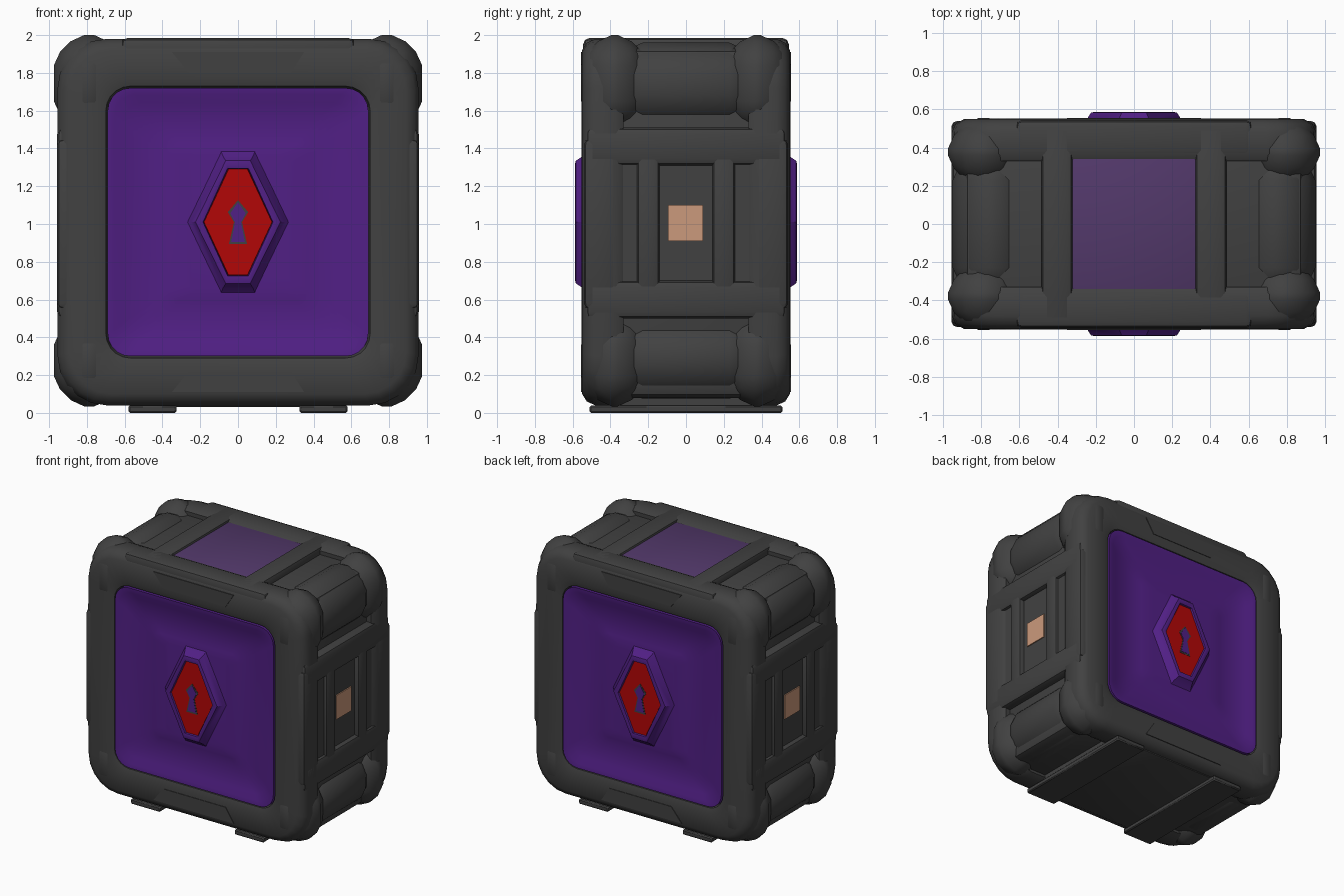
import bpy, bmesh, math
from mathutils import Vector

if "Cube" in bpy.data.objects:
    bpy.data.objects.remove(bpy.data.objects["Cube"])

def material(name, rgb):
    m = bpy.data.materials.new(name)
    m.diffuse_color = (*rgb, 1)
    m.use_nodes = True
    m.node_tree.nodes["Principled BSDF"].inputs["Base Color"].default_value = m.diffuse_color
    return m

DARK = material("dark_grey", (0.053, 0.053, 0.053))
PURPLE = material("purple", (0.082, 0.014, 0.235))
MUTED = material("muted_purple", (0.085, 0.04, 0.145))
RED = material("red", (0.45, 0.002, 0.002))
TAN = material("tan", (0.6, 0.32, 0.2))
ZC = 1.01

def finish(name, bm, mat, angle=40):
    bmesh.ops.recalc_face_normals(bm, faces=bm.faces[:])
    for f in bm.faces:
        f.smooth = True
    me = bpy.data.meshes.new(name)
    bm.to_mesh(me)
    bm.free()
    me.materials.append(mat)
    me.set_sharp_from_angle(angle=math.radians(angle))
    ob = bpy.data.objects.new(name, me)
    bpy.context.collection.objects.link(ob)
    return ob

def box(name, x, y, z, bevel, mat=DARK, segs=2, profile=0.5):
    """Bevelled box from (min, max) ranges."""
    bm = bmesh.new()
    bmesh.ops.create_cube(bm, size=1)
    for v in bm.verts:
        v.co = Vector([(r[0] + r[1]) / 2 + c * (r[1] - r[0]) for r, c in zip((x, y, z), v.co)])
    if bevel:
        bmesh.ops.bevel(bm, geom=bm.edges[:], offset=bevel, segments=segs, profile=profile, affect='EDGES')
    return finish(name, bm, mat)

def span(s, a, b):
    return (a, b) if s > 0 else (-b, -a)

def rounded(hw, hh, r, n=5):
    """Outline of a rounded rectangle."""
    pts = []
    for k, (sx, sz) in enumerate(((1, 1), (-1, 1), (-1, -1), (1, -1))):
        for i in range(n + 1):
            a = math.pi / 2 * (k + i / n)
            pts.append((sx * (hw - r) + r * math.cos(a), sz * (hh - r) + r * math.sin(a)))
    return pts

def loft(name, rings, mat, place, cap=True, closed=False):
    """Skin a stack of (outline, depth) rings."""
    bm = bmesh.new()
    loops = [[bm.verts.new(place(u, v, d)) for u, v in pts] for pts, d in rings]
    pairs = list(zip(loops, loops[1:]))
    if closed:
        pairs.append((loops[-1], loops[0]))
    for a, b in pairs:
        for i in range(len(a)):
            j = (i + 1) % len(a)
            bm.faces.new((a[i], a[j], b[j], b[i]))
    if cap:
        bm.faces.new(loops[-1])
        bm.faces.new(loops[0])
    return finish(name, bm, mat)

def gem(w, h, flat):
    """Tall six-sided diamond with blunt top and bottom."""
    return [(-flat, h), (flat, h), (w, 0), (flat, -h), (-flat, -h), (-w, 0)]

# inner body
box("core", (-0.89, 0.89), (-0.47, 0.47), (0.08, 1.93), 0.06)

# front and back: frame, panel, diamond lock
for s, side in ((-1, "front"), (1, "back")):
    def at(u, v, d, s=s):
        return (u, s * d, ZC + v)
    loft(side + "_frame", [
        (rounded(0.93, 0.95, 0.25), 0.33), (rounded(0.955, 0.97, 0.26), 0.37),
        (rounded(0.955, 0.97, 0.26), 0.48), (rounded(0.935, 0.95, 0.25), 0.525),
        (rounded(0.89, 0.91, 0.22), 0.55), (rounded(0.74, 0.76, 0.15), 0.552),
        (rounded(0.70, 0.72, 0.13), 0.54), (rounded(0.68, 0.70, 0.12), 0.45),
        (rounded(0.68, 0.70, 0.12), 0.33)], DARK, at, cap=False, closed=True)
    loft(side + "_panel", [
        (rounded(0.69, 0.71, 0.12), 0.45), (rounded(0.69, 0.71, 0.12), 0.546),
        (rounded(0.655, 0.675, 0.11), 0.543), (rounded(0.61, 0.63, 0.1), 0.522),
        (rounded(0.42, 0.46, 0.08), 0.512), (rounded(0.37, 0.41, 0.06), 0.52),
        (rounded(0.27, 0.36, 0.05), 0.526)], PURPLE, at)
    loft(side + "_lock_bezel", [
        (gem(0.29, 0.4, 0.1), 0.5), (gem(0.25, 0.35, 0.08), 0.545), (gem(0.225, 0.325, 0.065), 0.583),
        (gem(0.205, 0.305, 0.06), 0.588), (gem(0.185, 0.285, 0.055), 0.583),
        (gem(0.18, 0.28, 0.05), 0.55)], PURPLE, at)
    loft(side + "_lock_plate", [
        (gem(0.183, 0.283, 0.053), 0.55), (gem(0.18, 0.28, 0.05), 0.572)], RED, at)
    key = [(0, 0.11), (0.045, 0.05), (0.018, 0.0), (0.04, -0.11), (-0.04, -0.11), (-0.018, 0.0), (-0.045, 0.05)]
    loft(side + "_keyhole_rim", [([(u * 1.2, v * 1.06) for u, v in key], 0.568),
         ([(u * 1.2, v * 1.06) for u, v in key], 0.574)], DARK, at)
    loft(side + "_keyhole", [([(u * 0.9, v * 0.95) for u, v in key], 0.57),
         ([(u * 0.9, v * 0.95) for u, v in key], 0.576)], PURPLE, at)
    # shallow plates on the lower and upper rails
    for t, zn in ((-1, "lower"), (1, "upper")):
        trap = [(-0.35, t * 0.9), (0.35, t * 0.9), (0.28, t * 0.79), (-0.26, t * 0.79)]
        loft(f"{side}_{zn}_rail_plate", [(trap, 0.54), (trap, 0.556)], DARK, at)

# corner blocks and rounded edge beams between them
for sx in (-1, 1):
    for t, zn in ((0, "lower"), (1, "upper")):
        zr = (1.49, 2.0) if t else (0.035, 0.52)
        zb = (1.51, 1.96) if t else (0.075, 0.505)
        for sy in (-1, 1):
            box(f"{zn}_corner", span(sx, 0.60, 0.975), span(sy, 0.2, 0.555), zr, 0.16, segs=3, profile=0.4)
        box(f"{zn}_edge_beam", span(sx, 0.55, 0.95), (-0.4, 0.4), zb, 0.17, segs=3, profile=0.4)

# side walls
for sx in (-1, 1):
    for z0 in (0.5, 1.31):
        box("side_rail", span(sx, 0.8, 0.957), (-0.53, 0.53), (z0, z0 + 0.2), 0.035)
    for sy in (-1, 1):
        box("side_post", span(sx, 0.8, 0.957), span(sy, 0.36, 0.54), (0.55, 1.45), 0.03)
        box("side_inner_post", span(sx, 0.8, 0.955), span(sy, 0.14, 0.26), (0.6, 1.4), 0.025)
        box("side_slot_filler", span(sx, 0.8, 0.932), span(sy, 0.24, 0.38), (0.65, 1.36), 0)
    box("side_recess", span(sx, 0.8, 0.92), (-0.16, 0.16), (0.65, 1.36), 0)
    box("side_light", span(sx, 0.85, 0.928), (-0.095, 0.09), (0.91, 1.1), 0, TAN)

# top cover
for s in (-1, 1):
    box("top_cross_band", span(s, 0.32, 0.485), (-0.52, 0.52), (1.85, 1.985), 0.03)
    box("top_edge_beam", (-0.62, 0.62), span(s, 0.35, 0.545), (1.85, 1.985), 0.035)
box("top_panel", (-0.33, 0.33), (-0.36, 0.36), (1.88, 1.965), 0.01, MUTED)

# underside and feet
box("bottom_panel", (-0.36, 0.36), (-0.47, 0.47), (0.03, 0.12), 0.012)
for s in (-1, 1):
    box("foot_rail", span(s, 0.325, 0.58), (-0.51, 0.51), (0.0, 0.04), 0.008, segs=1)
    box("foot_mount", span(s, 0.36, 0.56), (-0.47, 0.47), (0.03, 0.12), 0)
